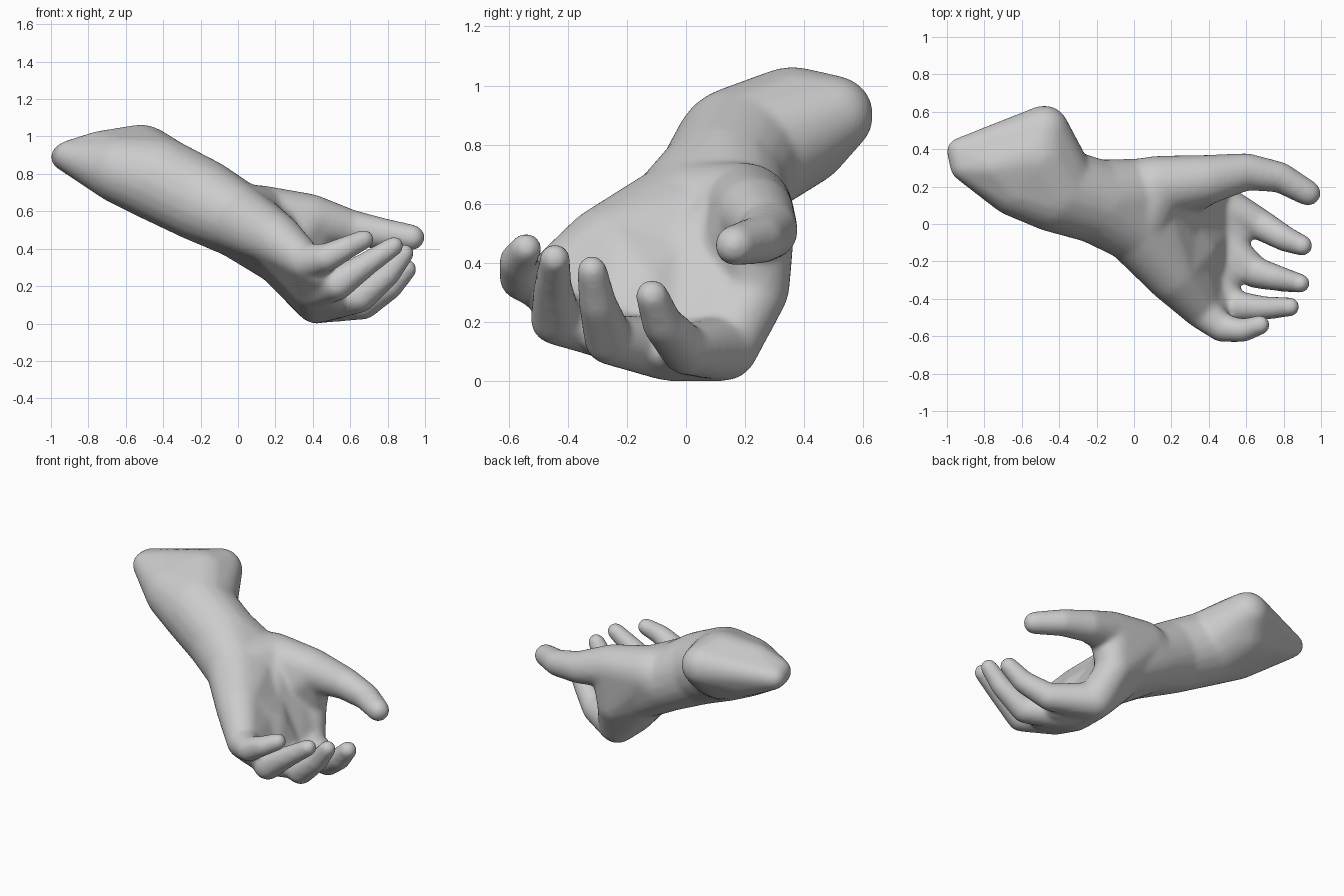
import bpy, bmesh
from mathutils import Matrix

if "Cube" in bpy.data.objects:
    bpy.data.objects.remove(bpy.data.objects["Cube"])

bm = bmesh.new()

def skin(*balls):
    """Convex skin stretched around a group of balls (x, y, z, radius)."""
    part = bmesh.new()
    for x, y, z, r in balls:
        bmesh.ops.create_icosphere(part, subdivisions=3, radius=r,
                                   matrix=Matrix.Translation((x, y, z)))
    pts = [v.co.copy() for v in part.verts]
    part.free()
    new = [bm.verts.new(p) for p in pts]
    res = bmesh.ops.convex_hull(bm, input=new)
    junk = {g for g in res["geom_interior"] + res["geom_unused"]
            if isinstance(g, bmesh.types.BMVert) and not g.link_faces}
    bmesh.ops.delete(bm, geom=list(junk), context='VERTS')

def chain(*balls):
    for a, b in zip(balls, balls[1:]):
        skin(a, b)

# forearm with its slanted, domed cut end and pointed tip
arm_a = (-0.42, 0.185, 0.77, 0.23)
arm_b = (-0.20, 0.12, 0.66, 0.225)
skin((-0.93, 0.39, 0.89, 0.072), (-0.90, 0.31, 0.895, 0.085), (-0.48, 0.50, 0.90, 0.135),
     (-0.52, 0.36, 0.855, 0.21), (-0.62, 0.22, 0.82, 0.185), (-0.74, 0.31, 0.92, 0.11),
     (-0.70, 0.39, 0.86, 0.14), arm_a)
skin(arm_a, arm_b)

# wrist
wrist_u = (0.0, -0.02, 0.56, 0.185)
wrist_r = (0.02, 0.15, 0.54, 0.20)
skin(arm_b, wrist_u, wrist_r)

# palm and back of the hand
heel_u = (0.20, -0.27, 0.45, 0.145)
heel_c = (0.23, -0.04, 0.385, 0.135)
heel_r = (0.22, 0.17, 0.40, 0.16)
back = (0.22, 0.05, 0.325, 0.12)
hollow = (0.34, -0.14, 0.32, 0.11)
index_k = (0.42, 0.13, 0.115, 0.115)
middle_k = (0.42, -0.06, 0.11, 0.11)
ring_k = (0.40, -0.27, 0.18, 0.105)
little_k = (0.36, -0.46, 0.33, 0.10)
skin(wrist_u, wrist_r, heel_c, heel_r, back)
skin(wrist_u, wrist_r, heel_u, heel_c)
skin(heel_u, heel_c, ring_k, little_k)
skin(heel_c, heel_r, index_k, middle_k, back)
skin(heel_u, heel_c, middle_k, ring_k, hollow, back)

# thumb and the web to the index finger
thumb_a = (0.12, 0.20, 0.575, 0.165)
thumb_b = (0.38, 0.235, 0.56, 0.135)
web = (0.36, 0.24, 0.31, 0.11)
skin(wrist_u, wrist_r, thumb_a, heel_r)
skin(thumb_a, thumb_b, heel_r, web)
skin(thumb_a, heel_c, heel_r)
skin(web, index_k, heel_r)
chain(thumb_b, (0.60, 0.28, 0.51, 0.10), (0.78, 0.25, 0.48, 0.083), (0.93, 0.165, 0.46, 0.07))

# fingers
chain(index_k, (0.67, 0.0, 0.105, 0.085), (0.81, -0.08, 0.195, 0.07), (0.90, -0.115, 0.29, 0.057))
chain(middle_k, (0.65, -0.26, 0.14, 0.085), (0.80, -0.298, 0.26, 0.066), (0.89, -0.318, 0.375, 0.053))
chain(ring_k, (0.53, -0.44, 0.21, 0.088), (0.69, -0.45, 0.32, 0.066), (0.835, -0.443, 0.415, 0.053))
chain(little_k, (0.47, -0.555, 0.35, 0.078), (0.58, -0.57, 0.405, 0.064), (0.675, -0.54, 0.45, 0.054))

# webs of flesh between the finger roots
skin(index_k, middle_k, (0.55, -0.07, 0.11, 0.08))
skin(middle_k, ring_k, (0.52, -0.27, 0.15, 0.08))
skin(ring_k, little_k, (0.43, -0.45, 0.27, 0.08))

mesh = bpy.data.meshes.new("hand_and_forearm")
bm.to_mesh(mesh)
bm.free()
hand = bpy.data.objects.new("hand_and_forearm", mesh)
bpy.context.collection.objects.link(hand)

# fuse all parts into one smooth skin
fuse = hand.modifiers.new("fuse", 'REMESH')
fuse.mode = 'VOXEL'
fuse.voxel_size = 0.012
fuse.use_smooth_shade = True
soft = hand.modifiers.new("soften", 'SMOOTH')
soft.factor = 0.5
soft.iterations = 24
